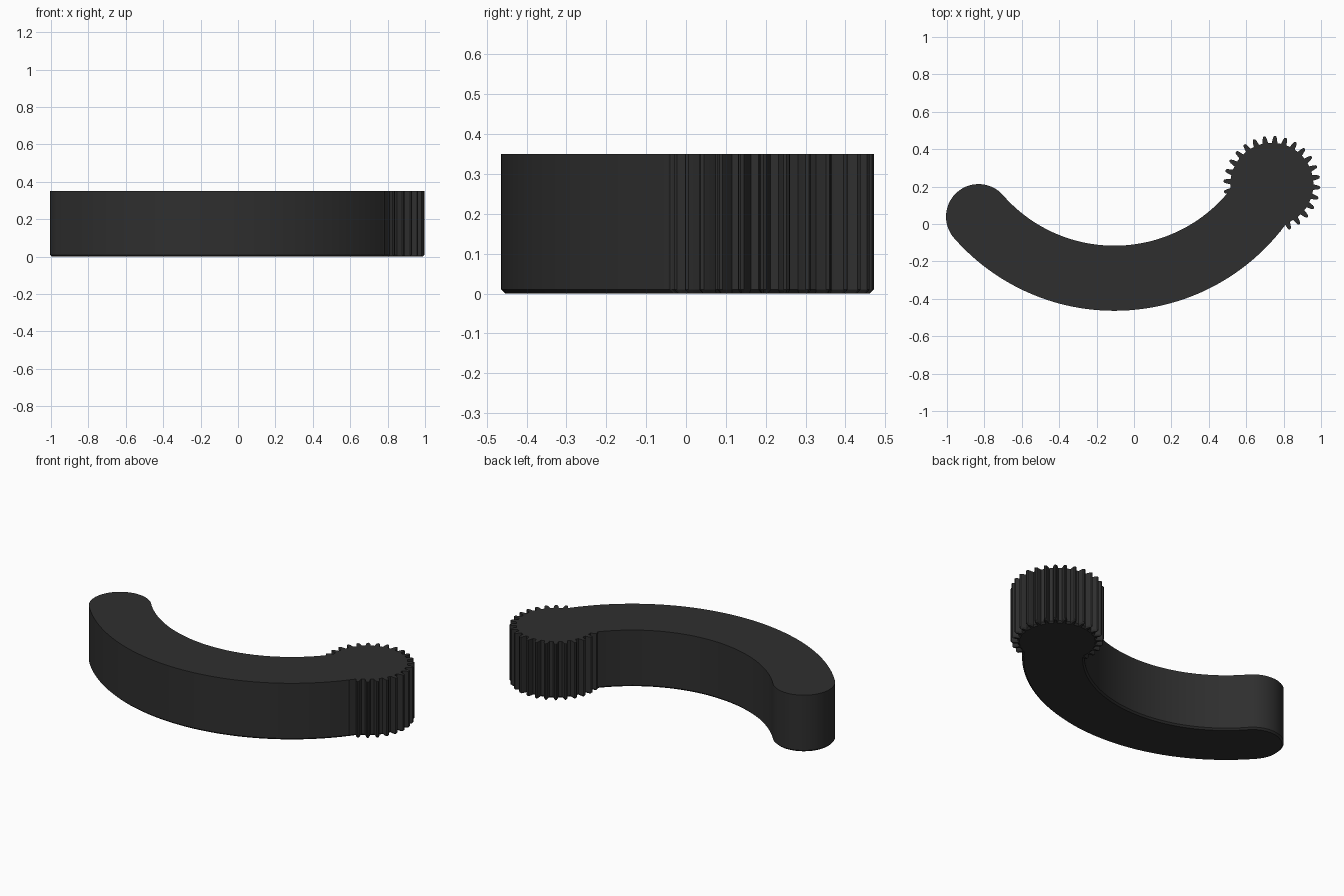
import bpy, bmesh
from math import sin, cos, radians, pi
from mathutils import Vector

if "Cube" in bpy.data.objects:
    bpy.data.objects.remove(bpy.data.objects["Cube"])

HEIGHT, FOOT = 0.35, 0.01
ARC_C, ARC_R, HALF_W = Vector((-0.105, 0.675)), 0.965, 0.174
A0, A1 = radians(221.2), radians(330.5)
GEAR_C, TEETH, PHASE = Vector((0.737, 0.212)), 28, radians(9.0)


def polar(c, r, a):
    return (c.x + r * cos(a), c.y + r * sin(a))


def arm_outline(inset):
    """Curved band with round ends, counter-clockwise."""
    w, n, k = HALF_W - inset, 72, 32
    pts = [polar(ARC_C, ARC_R + w, A0 + (A1 - A0) * i / n) for i in range(n + 1)]
    end = Vector(polar(ARC_C, ARC_R, A1))
    pts += [polar(end, w, A1 + pi * i / k) for i in range(1, k)]
    pts += [polar(ARC_C, ARC_R - w, A1 + (A0 - A1) * i / n) for i in range(n + 1)]
    start = Vector(polar(ARC_C, ARC_R, A0))
    pts += [polar(start, w, A0 + pi + pi * i / k) for i in range(1, k)]
    return pts


def gear_outline(inset):
    """Fine rounded teeth around a disc."""
    tooth = [(-.30, .222), (-.20, .245), (-.13, .256), (0, .26),
             (.13, .256), (.20, .245), (.30, .222)]
    slim = 1 - inset * 40
    pitch = 2 * pi / TEETH
    return [polar(GEAR_C, r - inset, PHASE + pitch * (t + f * slim))
            for t in range(TEETH) for f, r in tooth]


def prism(name, outline):
    """Extruded outline with a small chamfer round the foot."""
    bm = bmesh.new()
    # arm runs over increasing angles 221 -> 330, so outlines are already CCW
    loops = [[bm.verts.new((x, y, z)) for x, y in outline(i)]
             for z, i in ((0, FOOT), (FOOT, 0), (HEIGHT, 0))]
    bm.faces.new(loops[0][::-1])
    bm.faces.new(loops[-1])
    n = len(loops[0])
    for lo, hi in zip(loops, loops[1:]):
        for j in range(n):
            k = (j + 1) % n
            bm.faces.new((lo[j], lo[k], hi[k], hi[j]))
    bmesh.ops.recalc_face_normals(bm, faces=bm.faces)
    me = bpy.data.meshes.new(name)
    bm.to_mesh(me)
    bm.free()
    ob = bpy.data.objects.new(name, me)
    bpy.context.collection.objects.link(ob)
    return ob


black = bpy.data.materials.new("black_plastic")
black.diffuse_color = (0.028, 0.028, 0.028, 1)
black.use_nodes = True
black.node_tree.nodes["Principled BSDF"].inputs["Base Color"].default_value = black.diffuse_color

arm = prism("curved_handle", arm_outline)
gear = prism("gear_end", gear_outline)
for ob in (arm, gear):
    ob.data.materials.append(black)

# Fuse gear and handle into one solid
bpy.context.view_layer.objects.active = arm
arm.select_set(True)
mod = arm.modifiers.new("fuse", 'BOOLEAN')
mod.operation, mod.solver, mod.object = 'UNION', 'EXACT', gear
bpy.ops.object.modifier_apply(modifier=mod.name)
bpy.data.objects.remove(gear)
bpy.ops.object.shade_smooth_by_angle(angle=radians(25))
